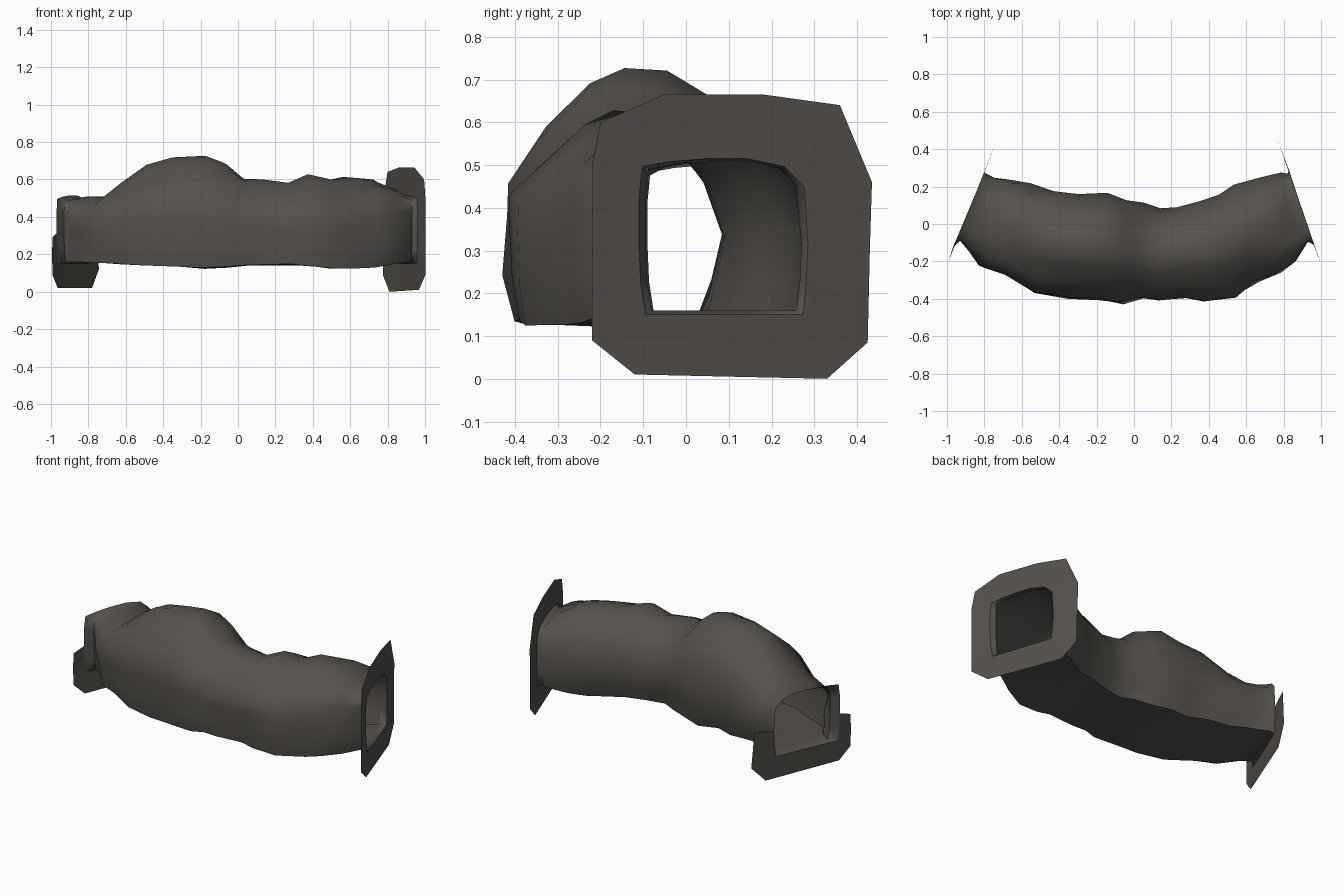
import bpy, bmesh
from mathutils import Vector, noise

if "Cube" in bpy.data.objects:
    bpy.data.objects.remove(bpy.data.objects["Cube"])

rock = bpy.data.materials.new("dark brown grey rock")
rock.diffuse_color = (0.092, 0.083, 0.073, 1)
rock.use_nodes = True
rock.node_tree.nodes["Principled BSDF"].inputs["Base Color"].default_value = rock.diffuse_color

# stations along the tunnel: front x, front y, back x, back y, floor z, roof z
STATIONS = [
    (-.97, -.13, -.80, .275, .15, .515), (-.93, -.09, -.77, .26, .16, .50),
    (-.88, -.14, -.73, .255, .155, .505),
    (-.80, -.23, -.66, .24, .155, .51), (-.68, -.28, -.55, .21, .15, .58),
    (-.52, -.37, -.42, .185, .14, .68), (-.35, -.395, -.28, .165, .135, .715),
    (-.20, -.405, -.15, .165, .125, .725), (-.07, -.425, -.04, .13, .13, .69),
    (.03, -.40, .04, .11, .14, .61), (.14, -.41, .12, .07, .145, .595),
    (.28, -.40, .24, .09, .145, .585), (.40, -.41, .36, .13, .14, .625),
    (.52, -.39, .46, .16, .125, .605), (.66, -.31, .55, .21, .13, .61),
    (.76, -.27, .68, .25, .135, .60), (.86, -.20, .78, .275, .15, .55),
    (.93, -.095, .82, .27, .16, .51), (.96, -.11, .83, .285, .15, .515)]

# cross-sections (across, up): domed in the middle, squarer at the mouths
DOME = [(.04, 0), (.01, .2), (0, .45), (.01, .6), (.14, .77), (.32, .94), (.46, 1), (.62, .99),
        (.79, .89), (.94, .71), (1, .45), (.98, .2), (.92, 0), (.64, 0), (.35, 0)]
SQUARE = [(.04, 0), (.01, .2), (0, .45), (0, .75), (.02, .95), (.18, .98), (.4, 1), (.64, 1),
          (.86, .95), (.98, .82), (1, .45), (.99, .2), (.97, 0), (.65, 0), (.35, 0)]
# outer outline of the right collar (y, z), matching the ring order
RIGHT = [(-.22, .09), (-.22, .2), (-.22, .33), (-.22, .5), (-.2, .6), (-.05, .665), (.06, .665),
         (.18, .665), (.36, .64), (.435, .46), (.43, .3), (.425, .085), (.33, 0), (.1, .005), (-.12, .01)]
# the left collar is open at the top, so it runs from the back round under to the front
LEFT = {10: (.40, .34), 11: (.42, .12), 12: (.33, .02), 13: (.1, .02), 14: (-.13, .02),
        0: (-.2, .09), 1: (-.205, .2), 2: (-.2, .29)}


def finish(name, bm):
    bmesh.ops.recalc_face_normals(bm, faces=bm.faces)
    me = bpy.data.meshes.new(name)
    bm.to_mesh(me)
    bm.free()
    me.materials.append(rock)
    ob = bpy.data.objects.new(name, me)
    bpy.context.collection.objects.link(ob)
    bpy.ops.object.select_all(action='DESELECT')
    ob.select_set(True)
    bpy.context.view_layer.objects.active = ob
    bpy.ops.object.shade_smooth_by_angle(angle=1.2)
    return ob


def ring(i):
    xf, yf, xb, yb, z0, z1 = STATIONS[i]
    edge = min(i, len(STATIONS) - 1 - i)
    s = min(1, max(0, 1 - (edge - 1) / 3))
    pts = []
    for (a, b), (c, d) in zip(DOME, SQUARE):
        u, v = a + (c - a) * s, b + (d - b) * s
        p = Vector((xf + (xb - xf) * u, yf + (yb - yf) * u, z0 + (z1 - z0) * v))
        if edge > 1:                   # rocky unevenness
            n = noise.noise_vector(p * 7)
            p += Vector((n.x * .05, n.y * .02, n.z * (.008 if v == 0 else .015)))
        pts.append(p)
    return pts


# tunnel walls: open tube of lofted rings
bm = bmesh.new()
rings = [[bm.verts.new(p) for p in ring(i)] for i in range(len(STATIONS))]
N = len(DOME)
for r0, r1 in zip(rings, rings[1:]):
    for k in range(N):
        j = (k + 1) % N
        bm.faces.new((r0[k], r0[j], r1[j], r1[k]))
finish("tunnel_wall", bm)

# right collar: full flat frame round the mouth
bm = bmesh.new()
inner = [bm.verts.new(p) for p in ring(len(STATIONS) - 1)]
outer = [bm.verts.new((.925 - .35 * y, y, z)) for y, z in RIGHT]
for k in range(N):
    j = (k + 1) % N
    bm.faces.new((inner[k], inner[j], outer[j], outer[k]))
finish("right_collar", bm)

# left collar: frame under and beside the mouth only
bm = bmesh.new()
inner = [bm.verts.new(p) for p in ring(0)]
outer = {k: bm.verts.new((-.912 + .4 * y, y, z)) for k, (y, z) in LEFT.items()}
keys = list(LEFT)
for k, j in zip(keys, keys[1:]):
    bm.faces.new((inner[k], inner[j], outer[j], outer[k]))
bmesh.ops.delete(bm, geom=[v for v in bm.verts if not v.link_faces], context='VERTS')
finish("left_collar", bm)
